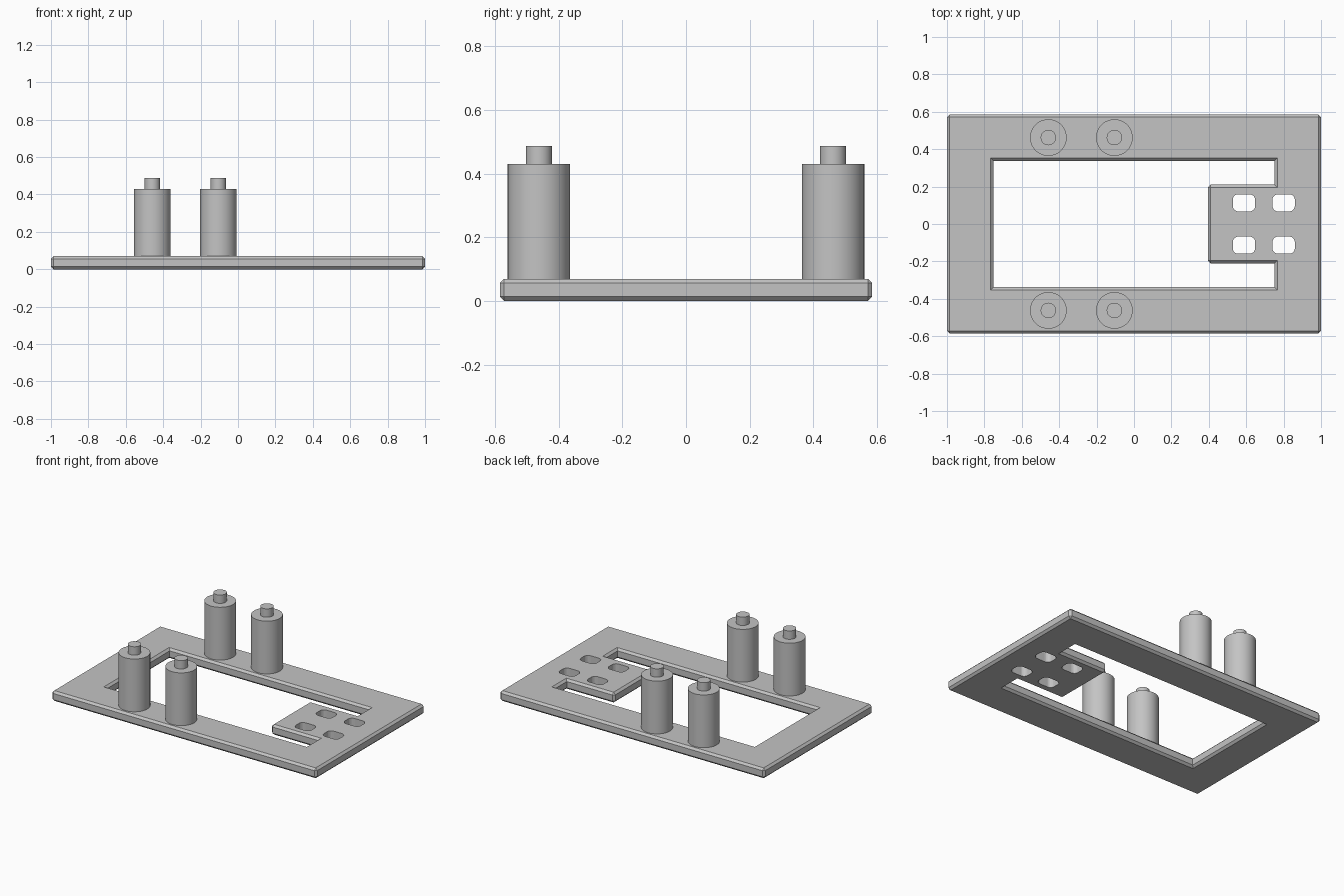
import bpy
import bmesh
import math

if "Cube" in bpy.data.objects:
    bpy.data.objects.remove(bpy.data.objects["Cube"], do_unlink=True)

TOP = 0.07
CHAMFER = 0.014

grey = bpy.data.materials.new("plain grey")
grey.use_nodes = True
grey.diffuse_color = (0.55, 0.55, 0.55, 1)
grey.node_tree.nodes["Principled BSDF"].inputs["Base Color"].default_value = grey.diffuse_color


def add_object(name, bm):
    bmesh.ops.recalc_face_normals(bm, faces=bm.faces[:])
    mesh = bpy.data.meshes.new(name)
    bm.to_mesh(mesh)
    bm.free()
    mesh.materials.append(grey)
    obj = bpy.data.objects.new(name, mesh)
    bpy.context.collection.objects.link(obj)
    return obj


def box(name, x, y, z):
    """Box spanning the given ranges, with every edge chamfered."""
    bm = bmesh.new()
    bmesh.ops.create_cube(bm, size=1)
    for v in bm.verts:
        v.co = [r[0] if c < 0 else r[1] for c, r in zip(v.co, (x, y, z))]
    bmesh.ops.bevel(bm, geom=bm.edges[:], offset=CHAMFER, segments=1,
                    affect='EDGES', profile=0.5)
    return add_object(name, bm)


def loft(name, rings):
    """Closed solid through a stack of equal-length rings of points."""
    bm = bmesh.new()
    loops = [[bm.verts.new(p) for p in ring] for ring in rings]
    n = len(loops[0])
    for a, b in zip(loops, loops[1:]):
        for i in range(n):
            j = (i + 1) % n
            bm.faces.new((a[i], a[j], b[j], b[i]))
    bm.faces.new(loops[0])
    bm.faces.new(loops[-1])
    return add_object(name, bm)


def rounded_rect(cx, cy, hx, hy, r, z, steps=5):
    points = []
    for k, (sx, sy) in enumerate([(1, 1), (-1, 1), (-1, -1), (1, -1)]):
        for i in range(steps + 1):
            a = math.pi / 2 * (k + i / steps)
            points.append((cx + sx * (hx - r) + r * math.cos(a),
                           cy + sy * (hy - r) + r * math.sin(a), z))
    return points


def combine(target, tool, operation):
    """Apply a boolean and drop the helper."""
    mod = target.modifiers.new("combine", 'BOOLEAN')
    mod.operation = operation
    mod.solver = 'EXACT'
    mod.object = tool
    tool.hide_render = True
    bpy.context.view_layer.objects.active = target
    bpy.ops.object.modifier_apply(modifier=mod.name)
    bpy.data.objects.remove(tool, do_unlink=True)


# Base plate with a chamfered rectangular window
plate = box("base_plate", (-1, 1), (-0.585, 0.585), (0, TOP))
rings = []
for z, grow in [(-CHAMFER, 2), (CHAMFER, 0), (TOP - CHAMFER, 0), (TOP + CHAMFER, 2)]:
    hx, hy = 0.752 + grow * CHAMFER, 0.338 + grow * CHAMFER
    rings.append([(-hx, -hy, z), (hx, -hy, z), (hx, hy, z), (-hx, hy, z)])
combine(plate, loft("window_cutter", rings), 'DIFFERENCE')

# Tab reaching into the window, pierced by four rounded slots
combine(plate, box("tab", (0.395, 0.93), (-0.21, 0.21), (0, TOP)), 'UNION')
for x in (0.588, 0.8):
    for y in (-0.113, 0.113):
        slot = loft("slot_cutter", [rounded_rect(x, y, 0.06, 0.046, 0.03, z)
                                    for z in (-0.1, 0.2)])
        combine(plate, slot, 'DIFFERENCE')


def cylinder(name, x, y, radius, z0, z1):
    bpy.ops.mesh.primitive_cylinder_add(vertices=40, radius=radius, depth=z1 - z0,
                                        location=(x, y, (z0 + z1) / 2))
    obj = bpy.context.object
    obj.name = name
    obj.data.materials.append(grey)
    bpy.ops.object.shade_smooth_by_angle(angle=math.radians(30))


# Two pairs of posts with a pin on top
for side, y in (("front", -0.462), ("back", 0.462)):
    for place, x in (("right", -0.458), ("left", -0.105)):
        cylinder(f"{side}_{place}_post", x, y, 0.098, TOP - 0.01, 0.43)
        cylinder(f"{side}_{place}_pin", x, y, 0.041, 0.42, 0.487)
